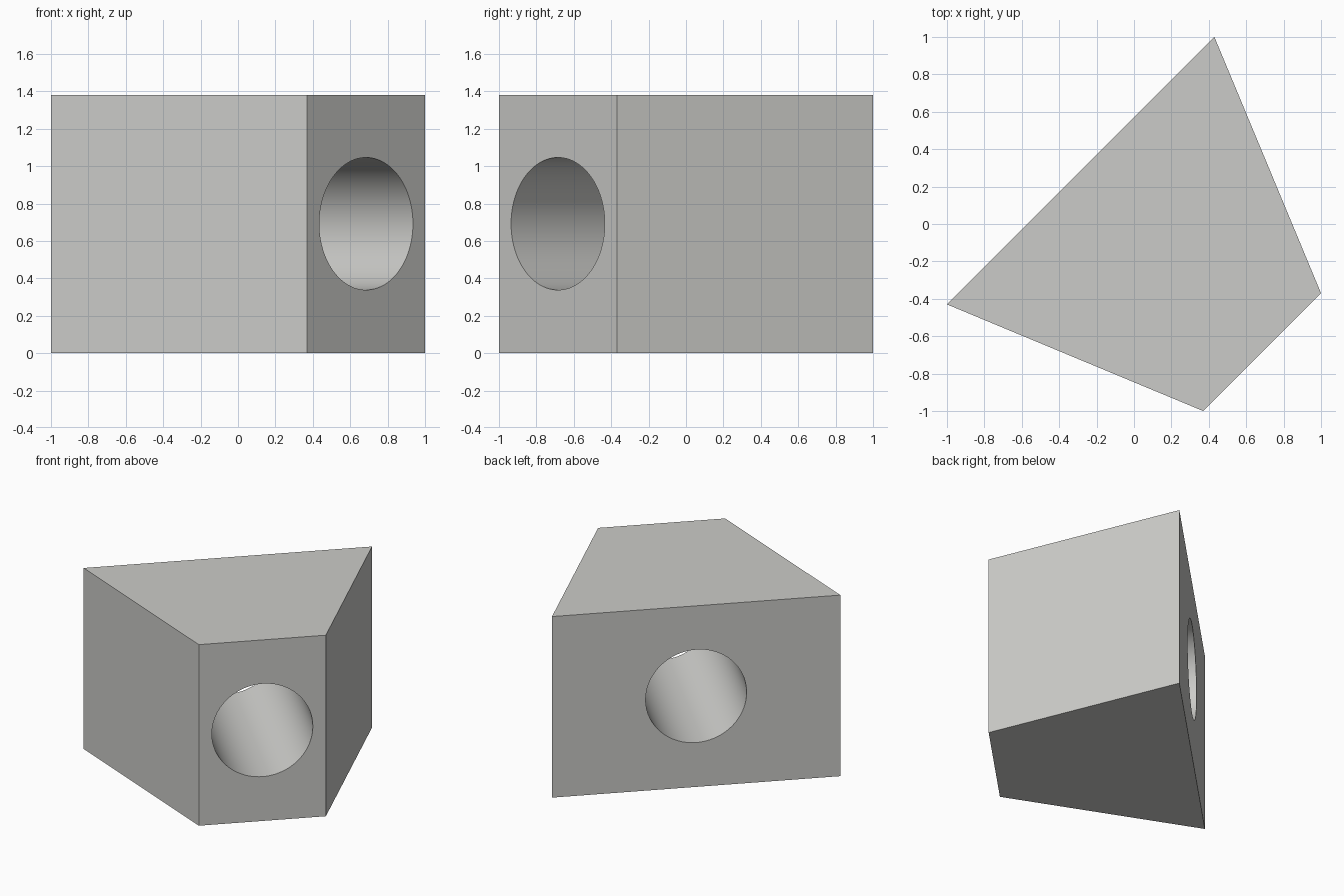
import bpy, bmesh, math
from mathutils import Vector

if "Cube" in bpy.data.objects:
    bpy.data.objects.remove(bpy.data.objects["Cube"])

HEIGHT = 1.38
RADIUS = 0.354
OUTLINE = [(-1, -0.43), (0.37, -1), (1, -0.37), (0.43, 1)]

grey = bpy.data.materials.new("warm light grey")
grey.diffuse_color = (0.6, 0.6, 0.58, 1)
grey.use_nodes = True
grey.node_tree.nodes["Principled BSDF"].inputs["Base Color"].default_value = grey.diffuse_color

# Block: trapezium outline extruded upwards
bm = bmesh.new()
base = bm.faces.new([bm.verts.new((x, y, 0)) for x, y in OUTLINE])
top = bmesh.ops.extrude_face_region(bm, geom=[base])["geom"]
bmesh.ops.translate(bm, vec=(0, 0, HEIGHT),
                    verts=[g for g in top if isinstance(g, bmesh.types.BMVert)])
bmesh.ops.recalc_face_normals(bm, faces=bm.faces)
mesh = bpy.data.meshes.new("bored_block")
bm.to_mesh(mesh)
bm.free()
mesh.materials.append(grey)
block = bpy.data.objects.new("bored_block", mesh)
bpy.context.collection.objects.link(block)

# Bore cutter: horizontal cylinder running between the two parallel sides
axis = Vector((1, -1, 0))
bpy.ops.mesh.primitive_cylinder_add(
    vertices=96, radius=RADIUS, depth=4, location=(0.2, -0.2, HEIGHT / 2 + 0.002),
    rotation=axis.to_track_quat('Z', 'Y').to_euler())
cutter = bpy.context.object
cutter.name = "bore_cutter"
cutter.data.materials.append(grey)
cutter.hide_render = True

# Cut the bore right through, then smooth only its wall
bpy.ops.object.select_all(action='DESELECT')
block.select_set(True)
bpy.context.view_layer.objects.active = block
cut = block.modifiers.new("bore", 'BOOLEAN')
cut.operation = 'DIFFERENCE'
cut.solver = 'EXACT'
cut.object = cutter
bpy.ops.object.modifier_apply(modifier=cut.name)
bpy.data.objects.remove(cutter)
bpy.ops.object.shade_smooth_by_angle(angle=math.radians(30))
